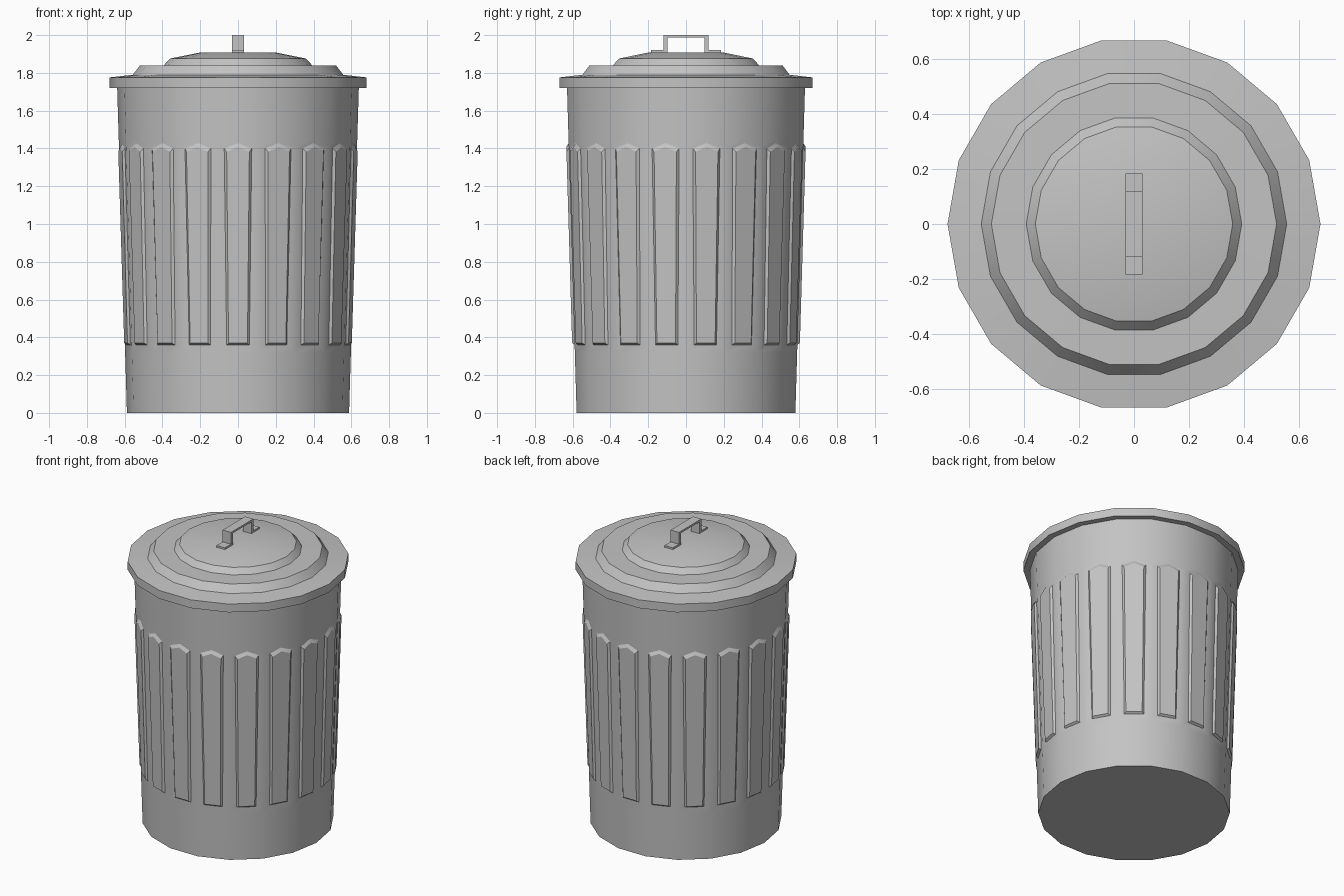
import bpy, bmesh
from math import cos, sin, pi, radians

SIDES = 18
STEP = 2 * pi / SIDES

cube = bpy.data.objects.get("Cube")
if cube:
    bpy.data.objects.remove(cube, do_unlink=True)

metal = bpy.data.materials.new("galvanised grey")
metal.use_nodes = True
grey = (0.55, 0.55, 0.55, 1)
metal.diffuse_color = grey
metal.node_tree.nodes["Principled BSDF"].inputs["Base Color"].default_value = grey


def finish(bm, name, smooth=True):
    bmesh.ops.recalc_face_normals(bm, faces=bm.faces)
    mesh = bpy.data.meshes.new(name)
    bm.to_mesh(mesh)
    bm.free()
    mesh.materials.append(metal)
    obj = bpy.data.objects.new(name, mesh)
    bpy.context.collection.objects.link(obj)
    if smooth:
        bpy.ops.object.select_all(action='DESELECT')
        obj.select_set(True)
        bpy.context.view_layer.objects.active = obj
        bpy.ops.object.shade_smooth_by_angle(angle=radians(30))
    return obj


def ring(bm, r, z):
    return [bm.verts.new((r * cos(i * STEP), r * sin(i * STEP), z)) for i in range(SIDES)]


def bridge(bm, a, b):
    n = len(a)
    for i in range(n):
        j = (i + 1) % n
        bm.faces.new((a[i], a[j], b[j], b[i]))


def body_radius(z):
    return 0.588 + 0.03 * z


# Tapered body with one raised, pointed rib on every side
bm = bmesh.new()
base, low, high, top = [ring(bm, body_radius(z), z) for z in (0, 0.32, 1.41, 1.75)]
bm.faces.new(base)
bm.faces.new(top)
bridge(bm, base, low)


def on_side(i, u, z, out=0):
    a = (i + 0.5) * STEP
    r = body_radius(z) * cos(STEP / 2) + out
    return bm.verts.new((r * cos(a) - u * sin(a), r * sin(a) + u * cos(a), z))


def rib_loop(i, wide_low, wide_high, z_low, z_high, z_peak, out):
    shape = [(-wide_low, z_low), (wide_low, z_low), (wide_high, z_high),
             (0, z_peak), (-wide_high, z_high)]
    return [on_side(i, u, z, out) for u, z in shape]


for i in range(SIDES):
    j = (i + 1) % SIDES
    peak = on_side(i, 0, 1.45)
    border = [low[i], low[j], high[j], peak, high[i]]
    foot = rib_loop(i, 0.06, 0.073, 0.36, 1.4, 1.428, 0)
    crest = rib_loop(i, 0.05, 0.06, 0.37, 1.382, 1.408, 0.013)
    bridge(bm, border, foot)
    bridge(bm, foot, crest)
    bm.faces.new(crest)
    bm.faces.new((high[i], peak, high[j], top[j], top[i]))
finish(bm, "can_body")

# Stepped lid, from the underside of the rim to the flat crown
bm = bmesh.new()
profile = [(0.63, 1.72), (0.68, 1.72), (0.68, 1.776), (0.557, 1.79), (0.52, 1.838),
           (0.393, 1.84), (0.36, 1.876), (0.2, 1.908)]
rings = [ring(bm, r, z) for r, z in profile]
for a, b in zip(rings, rings[1:]):
    bridge(bm, a, b)
bm.faces.new(rings[0])
bm.faces.new(rings[-1])
finish(bm, "lid")

# Handle: a bent flat strip with two feet
bm = bmesh.new()
half = [(0.185, 1.905), (0.185, 1.92), (0.12, 1.92), (0.12, 2.0)]
inner = [(0.098, 1.987), (0.098, 1.905)]
outline = half + [(-y, z) for y, z in reversed(half)]
outline += [(-y, z) for y, z in reversed(inner)] + inner
face = bm.faces.new([bm.verts.new((-0.031, y, z)) for y, z in outline])
moved = bmesh.ops.extrude_face_region(bm, geom=[face])["geom"]
bmesh.ops.translate(bm, vec=(0.062, 0, 0),
                    verts=[v for v in moved if isinstance(v, bmesh.types.BMVert)])
finish(bm, "lid_handle", smooth=False)
